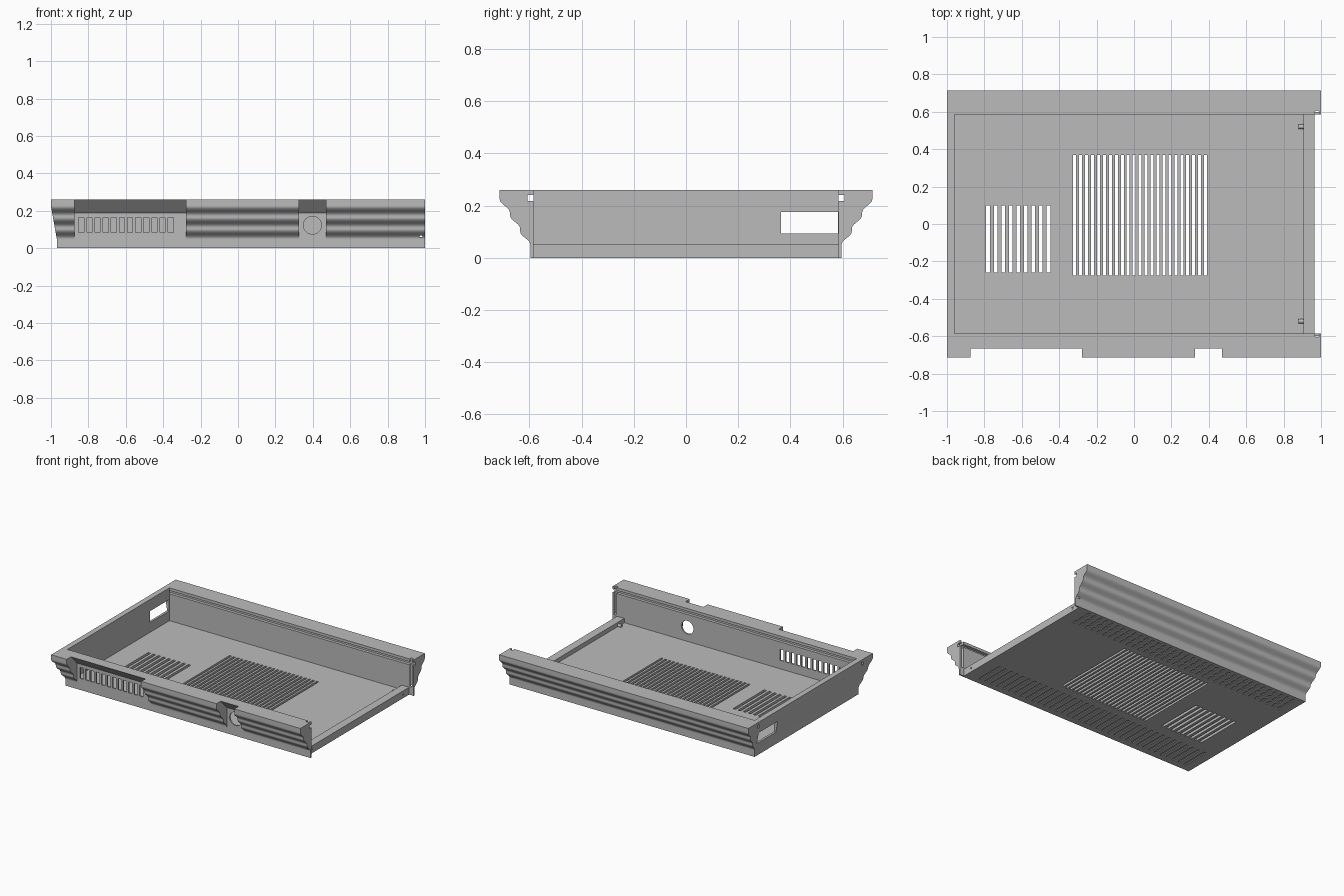
import bpy, bmesh, math
from mathutils import Matrix, Vector

cube = bpy.data.objects.get("Cube")
if cube:
    bpy.data.objects.remove(cube, do_unlink=True)

grey = bpy.data.materials.new("plain_grey")
grey.use_nodes = True
grey.diffuse_color = (0.5, 0.5, 0.5, 1)
grey.node_tree.nodes["Principled BSDF"].inputs["Base Color"].default_value = (0.5, 0.5, 0.5, 1)


def add_prism(bm, pts, axis, a, b):
    """Extrude a closed outline along x (points are y, z) or y (points are x, z)."""
    place = (lambda p, t: (t, p[0], p[1])) if axis == "x" else (lambda p, t: (p[0], t, p[1]))
    ends = [[bm.verts.new(place(p, t)) for p in pts] for t in (a, b)]
    for ring in ends:
        bm.faces.new(ring)
    n = len(pts)
    for i in range(n):
        j = (i + 1) % n
        bm.faces.new((ends[0][i], ends[0][j], ends[1][j], ends[1][i]))


def add_box(bm, x0, x1, y0, y1, z0, z1):
    add_prism(bm, [(x0, z0), (x1, z0), (x1, z1), (x0, z1)], "y", y0, y1)


def add_cylinder(bm, centre, radius, depth, axis):
    turn = Vector((0, 0, 1)).rotation_difference(Vector(axis)).to_matrix().to_4x4()
    bmesh.ops.create_cone(bm, cap_ends=True, segments=32, radius1=radius, radius2=radius,
                          depth=depth, matrix=Matrix.Translation(centre) @ turn)


def finish(bm, name):
    bmesh.ops.recalc_face_normals(bm, faces=bm.faces)
    mesh = bpy.data.meshes.new(name)
    bm.to_mesh(mesh)
    bm.free()
    mesh.materials.append(grey)
    ob = bpy.data.objects.new(name, mesh)
    bpy.context.collection.objects.link(ob)
    return ob


def cut(ob, bm):
    """Subtract the cutter mesh from the object and bake the result."""
    cutter = finish(bm, "cutter")
    cutter.hide_render = True
    mod = ob.modifiers.new("cut", "BOOLEAN")
    mod.operation = "DIFFERENCE"
    mod.solver = "EXACT"
    mod.object = cutter
    dg = bpy.context.evaluated_depsgraph_get()
    baked = bpy.data.meshes.new_from_object(ob.evaluated_get(dg))
    ob.modifiers.clear()
    ob.data = baked
    bpy.data.objects.remove(cutter, do_unlink=True)


def smooth(ob):
    ob.data.shade_smooth()
    ob.data.set_sharp_from_angle(angle=math.radians(30))


# Main dimensions
INNER, FOOT, RIM, TOP = 0.585, 0.596, 0.714, 0.26
WAVE_LOW, WAVE_HIGH, WAVES, STEPS = 0.045, 0.23, 3, 14


def wall_outline(side):
    """Rippled outer face and a lid groove on the inner face."""
    pts = [(INNER, 0), (FOOT, 0)]
    for i in range(WAVES * STEPS + 1):
        u = i / STEPS
        y = FOOT + (RIM - FOOT) / WAVES * (u - math.sin(math.tau * u) / math.tau)
        pts.append((y, WAVE_LOW + (WAVE_HIGH - WAVE_LOW) * u / WAVES))
    pts += [(RIM, TOP), (INNER, TOP), (INNER, 0.24), (0.607, 0.24), (0.607, 0.217), (INNER, 0.217)]
    return [(side * y, z) for y, z in pts]


# Long front and back walls, trimmed to the slope of the closed end
walls = {}
for name, side in (("front_wall", -1), ("back_wall", 1)):
    bm = bmesh.new()
    add_prism(bm, wall_outline(side), "x", -1, 1)
    wall = walls[name] = finish(bm, name)
    bm = bmesh.new()
    add_prism(bm, [(-1.1, -0.1), (-0.968, -0.1), (-0.968, 0.045), (-1, 0.225), (-1.1, 0.225)],
              "y", -1, 1)
    cut(wall, bm)
    # Upright round groove near the open end
    bm = bmesh.new()
    add_cylinder(bm, (0.978, side * 0.594, 0.18), 0.012, 0.24, (0, 0, 1))
    cut(wall, bm)

# Front recesses with sloping overhang
front = walls["front_wall"]
bm = bmesh.new()
for x0, x1 in ((-0.875, -0.277), (0.327, 0.47)):
    add_prism(bm, [(-0.8, -0.05), (-FOOT, -0.05), (-FOOT, 0.188), (-0.666, TOP),
                   (-0.666, 0.3), (-0.8, 0.3)], "x", x0, x1)
cut(front, bm)

# Front slots and round opening
bm = bmesh.new()
for i in range(12):
    x = -0.852 + 0.0435 * i
    add_box(bm, x, x + 0.028, -0.65, -0.55, 0.083, 0.163)
add_cylinder(bm, (0.398, -0.6, 0.123), 0.048, 0.1, (0, 1, 0))
cut(front, bm)
for wall in walls.values():
    smooth(wall)

# Closed end wall with a window
bm = bmesh.new()
add_prism(bm, [(-0.96, 0), (-0.968, 0), (-0.968, 0.045), (-1, 0.225), (-1, TOP), (-0.96, TOP)],
          "y", -INNER, INNER)
end_wall = finish(bm, "end_wall")
bm = bmesh.new()
add_box(bm, -1.1, -0.9, 0.364, 0.582, 0.093, 0.176)
cut(end_wall, bm)

# Floor with raised sill at the open end
bm = bmesh.new()
add_prism(bm, [(-0.96, 0), (0.964, 0), (0.964, 0.053), (0.905, 0.053), (0.905, 0.022), (-0.96, 0.022)],
          "y", -INNER, INNER)
floor = finish(bm, "floor")

# Floor vents
bm = bmesh.new()
for count, start, pitch, width, y0, y1 in ((23, -0.325, 0.0318, 0.016, -0.275, 0.369),
                                           (9, -0.79, 0.0403, 0.02, -0.258, 0.1)):
    for i in range(count):
        x = start + pitch * i
        add_box(bm, x, x + width, y0, y1, -0.1, 0.1)
cut(floor, bm)

# Shallow grip grooves under the floor
bm = bmesh.new()
for i in range(36):
    x = -0.9 + 0.05 * i
    add_box(bm, x, x + 0.018, -0.55, -0.34, -0.02, 0.006)
    for y in (0.41, 0.47, 0.53):
        add_box(bm, x, x + 0.018, y, y + 0.04, -0.02, 0.006)
cut(floor, bm)

# Slotted screws through the sill
for name, y in (("front_screw", -0.52), ("back_screw", 0.52)):
    bm = bmesh.new()
    add_cylinder(bm, (0.923, y, 0.028), 0.011, 0.086, (1, 0, 0))
    screw = finish(bm, name)
    bm = bmesh.new()
    add_box(bm, 0.9645, 1, y - 0.02, y + 0.02, 0.0265, 0.0295)
    cut(screw, bm)
    smooth(screw)
